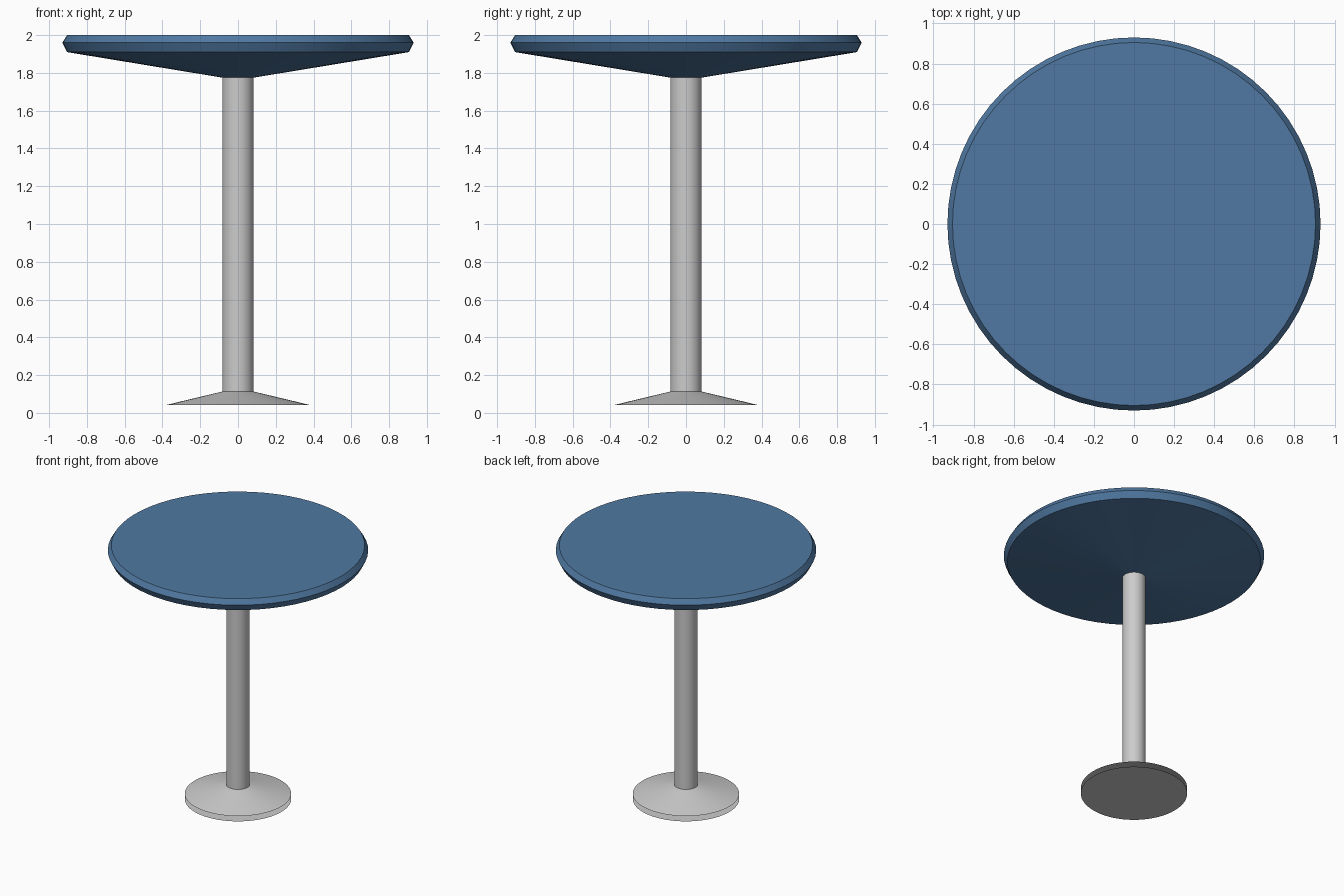
import bpy, bmesh, math

if "Cube" in bpy.data.objects:
    bpy.data.objects.remove(bpy.data.objects["Cube"])

SIDES = 64


def lathe(name, profile, colour=None, cap_low=False, cap_high=False):
    """Revolve (radius, z) points, listed bottom to top, around the z axis."""
    bm = bmesh.new()
    rings = [[bm.verts.new((r * math.cos(2 * math.pi * i / SIDES),
                            r * math.sin(2 * math.pi * i / SIDES), z))
              for i in range(SIDES)] for r, z in profile]
    for a, b in zip(rings, rings[1:]):
        for i in range(SIDES):
            j = (i + 1) % SIDES
            bm.faces.new((a[i], a[j], b[j], b[i]))
    if cap_low:
        bm.faces.new(rings[0][::-1])
    if cap_high:
        bm.faces.new(rings[-1])
    mesh = bpy.data.meshes.new(name)
    bm.to_mesh(mesh)
    bm.free()
    obj = bpy.data.objects.new(name, mesh)
    bpy.context.collection.objects.link(obj)
    if colour:
        mat = bpy.data.materials.new(name + "_colour")
        mat.diffuse_color = colour
        mat.use_nodes = True
        mat.node_tree.nodes["Principled BSDF"].inputs["Base Color"].default_value = mat.diffuse_color
        mesh.materials.append(mat)
    bpy.ops.object.select_all(action='DESELECT')
    obj.select_set(True)
    bpy.context.view_layer.objects.active = obj
    bpy.ops.object.shade_smooth_by_angle(angle=math.radians(15))
    return obj


# Blue top: bevelled rim with a shallow cone underneath
lathe("table_top", [(0.083, 1.775), (0.905, 1.91), (0.93, 1.96), (0.905, 2.0)],
      colour=(0.08, 0.19, 0.36, 1), cap_high=True)

# Central column
lathe("column", [(0.083, 0.113), (0.083, 1.775)])

# Foot: flared cone, with a separate floor disc just below its open edge
lathe("foot_cone", [(0.38, 0.042), (0.083, 0.113)])
lathe("foot_disc", [(0.38, 0.0)], cap_low=True)
